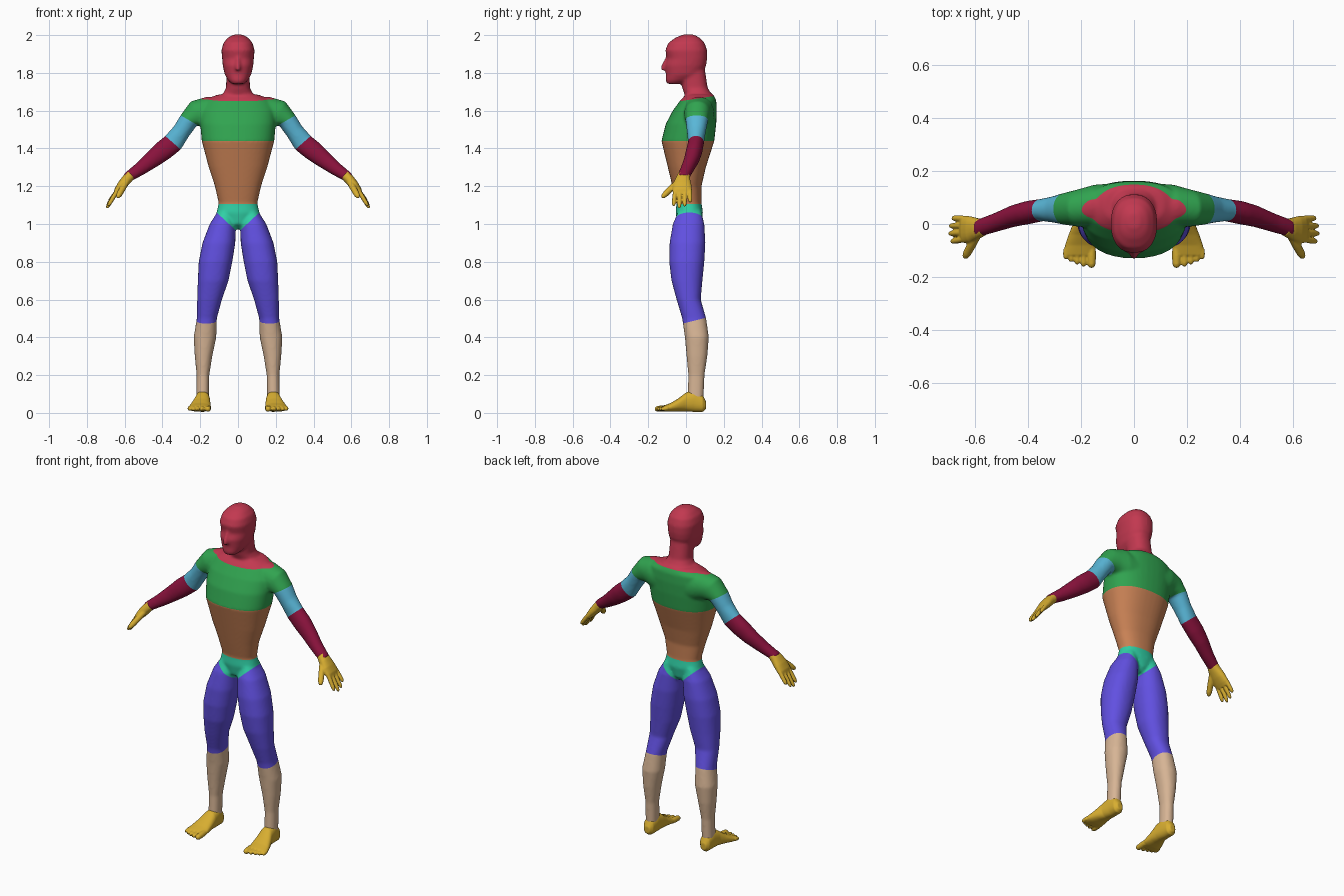
import bpy, bmesh, math
from mathutils import Vector as V

if "Cube" in bpy.data.objects:
    bpy.data.objects.remove(bpy.data.objects["Cube"])


def loft(bm, rings, n=28, p=2.3):
    """Closed skin through rings of (centre, half-axis U, half-axis W)."""
    loops = []
    for c, u, w in rings:
        loop = []
        for i in range(n):
            a = 2 * math.pi * i / n
            cs, sn = math.cos(a), math.sin(a)
            loop.append(bm.verts.new(V(c) + V(u) * math.copysign(abs(cs) ** (2 / p), cs)
                                     + V(w) * math.copysign(abs(sn) ** (2 / p), sn)))
        loops.append(loop)
    faces = [bm.faces.new(loops[0][::-1]), bm.faces.new(loops[-1])]
    for A, B in zip(loops, loops[1:]):
        for i in range(n):
            j = (i + 1) % n
            faces.append(bm.faces.new((A[i], A[j], B[j], B[i])))
    bmesh.ops.recalc_face_normals(bm, faces=faces)


def upright(rows, s=1):
    """Rows (z, x0, x1, y0, y1) become level rings."""
    return [((s * (a + b) / 2, (c + d) / 2, z), ((b - a) / 2, 0, 0), (0, (d - c) / 2, 0))
            for z, a, b, c, d in rows]


def limb(rows, s=1):
    """Rows (x, y, z, r, ry, tilt) become rings tilted in the xz plane."""
    out = []
    for x, y, z, r, ry, t in rows:
        t = math.radians(t)
        out.append(((s * x, y, z), (s * r * math.cos(t), 0, r * math.sin(t)), (0, ry, 0)))
    return out


def digit(bm, a, b, r, s):
    """Rounded finger or toe from a to b."""
    a, b = V((s * a[0], *a[1:])), V((s * b[0], *b[1:]))
    d = (b - a).normalized()
    u = d.orthogonal().normalized()
    w = d.cross(u)
    L = (b - a).length
    loft(bm, [(a + d * L * t, u * r * k, w * r * k)
              for t, k in ((0, 1), (.45, 1.03), (.8, .95), (.94, .7), (1, .3))], 12, 2)


def material(name, col):
    m = bpy.data.materials.new(name)
    m.diffuse_color = (*col, 1)
    m.use_nodes = True
    m.node_tree.nodes["Principled BSDF"].inputs["Base Color"].default_value = m.diffuse_color
    return m


def skin(name, bm, voxel, smooth, col=None):
    """Fuse overlapping lofts into one smooth surface."""
    me = bpy.data.meshes.new(name)
    bm.to_mesh(me)
    bm.free()
    ob = bpy.data.objects.new(name, me)
    bpy.context.collection.objects.link(ob)
    bpy.context.view_layer.objects.active = ob
    ob.select_set(True)
    m = ob.modifiers.new("fuse", 'REMESH')
    m.mode, m.voxel_size, m.use_smooth_shade = 'VOXEL', voxel, True
    m2 = ob.modifiers.new("soften", 'SMOOTH')
    m2.factor, m2.iterations = .5, smooth
    for k in ("fuse", "soften"):
        bpy.ops.object.modifier_apply(modifier=k)
    if col:
        ob.data.materials.append(material(name, col))
    return ob


# torso, neck and head
body = bmesh.new()
loft(body, upright([
    (.975, -.03, .03, -.01, .06), (1.0, -.06, .06, -.045, .08), (1.06, -.114, .114, -.055, .09),
    (1.11, -.102, .102, -.05, .082), (1.2, -.122, .122, -.072, .082), (1.3, -.155, .155, -.096, .105),
    (1.44, -.192, .192, -.13, .15), (1.53, -.2, .2, -.107, .16), (1.6, -.2, .2, -.07, .163),
    (1.655, -.175, .175, -.03, .16), (1.685, -.11, .11, 0, .145)]), 40)
loft(body, upright([(1.6, -.1, .1, -.02, .14), (1.68, -.085, .085, -.005, .14),
                    (1.72, -.063, .063, -.02, .115), (1.82, -.062, .062, -.035, .1)]))
loft(body, upright([
    (1.742, -.033, .033, -.1, -.03), (1.76, -.052, .052, -.108, .03), (1.79, -.07, .07, -.106, .085),
    (1.84, -.081, .081, -.112, .107), (1.875, -.084, .084, -.1, .112), (1.92, -.088, .088, -.11, .112),
    (1.96, -.077, .077, -.093, .098), (1.988, -.052, .052, -.053, .07), (2.003, -.022, .022, -.015, .04)]))
loft(body, upright([(1.815, -.016, .016, -.135, -.08), (1.84, -.014, .014, -.132, -.08),
                    (1.885, -.009, .009, -.108, -.08)]), 12, 2)
# arms and legs
for s in (1, -1):
    loft(body, limb([
        (.06, .07, 1.57, .1, .085, 90), (.15, .068, 1.585, .09, .08, 80), (.21, .06, 1.58, .08, .07, 60),
        (.26, .057, 1.55, .051, .06, 33), (.3, .055, 1.49, .048, .05, 38), (.344, .053, 1.43, .055, .042, 42),
        (.4, .043, 1.385, .054, .044, 45), (.455, .03, 1.34, .046, .041, 47),
        (.52, .006, 1.29, .036, .036, 48), (.59, -.017, 1.243, .027, .033, 48)], s), p=2.1)
    loft(body, upright([
        (1.07, .03, .105, -.04, .08), (1.0, .012, .15, -.07, .097), (.9, .014, .188, -.087, .103),
        (.8, .03, .208, -.089, .097), (.7, .05, .213, -.077, .087), (.6, .085, .216, -.05, .078),
        (.5, .112, .218, -.02, .107), (.4, .115, .235, -.006, .121), (.3, .136, .229, .003, .113),
        (.2, .152, .219, .012, .098), (.07, .154, .22, .008, .093)], s), p=2.2)
whole = skin("whole_body", body, .008, 6)

# border planes (point, normal pointing away from the trunk), mirrored where sided
NECK = (V((0, 0, 1.655)), V((0, -.15, 1)))
CHEST = (V((0, 0, 1.44)), V((0, 0, 1)))
WAIST = (V((0, 0, 1.105)), V((0, 0, 1)))
SHOULDER = (V((.26, 0, 1.55)), V((.5, 0, -.87)))
ELBOW = (V((.344, 0, 1.43)), V((.66, 0, -.75)))
HIP = (V((.112, 0, 1.06)), V((.68, 0, -.73)))
KNEE = (V((0, .04, .487)), V((0, .25, -1)))


def over(p, plane):
    return (p - plane[0]).dot(plane[1]) > 0


def region(p):
    p = V((abs(p.x), p.y, p.z))
    if p.x > .205 and p.z > 1.15 and over(p, SHOULDER):
        return "forearms" if over(p, ELBOW) else "upper_arms"
    if over(p, NECK):
        return "head_and_neck"
    if over(p, CHEST):
        return "chest"
    if over(p, WAIST):
        return "abdomen"
    if over(p, KNEE):
        return "lower_legs"
    return "thighs" if over(p, HIP) else "pelvis"


cut = bmesh.new()
cut.from_mesh(whole.data)
for plane in (NECK, CHEST, WAIST, SHOULDER, ELBOW, HIP, KNEE):
    for s in ((1, -1) if plane[1].x else (1,)):
        bmesh.ops.bisect_plane(cut, geom=cut.verts[:] + cut.edges[:] + cut.faces[:], dist=1e-5,
                               plane_co=(s * plane[0].x, *plane[0].yz), plane_no=(s * plane[1].x, *plane[1].yz))
bpy.data.objects.remove(whole)

# coloured body parts
COLOURS = {"head_and_neck": (.54, .04, .08), "chest": (.03, .37, .08), "abdomen": (.58, .22, .09),
           "pelvis": (.03, .63, .38), "thighs": (.12, .08, .75), "lower_legs": (.68, .46, .3),
           "upper_arms": (.1, .47, .68), "forearms": (.25, .006, .045)}
for name, col in COLOURS.items():
    part = cut.copy()
    bmesh.ops.delete(part, geom=[f for f in part.faces if region(f.calc_center_median()) != name],
                     context='FACES')
    for f in part.faces:
        f.smooth = True
    me = bpy.data.meshes.new(name)
    part.to_mesh(me)
    part.free()
    me.materials.append(material(name, col))
    bpy.context.collection.objects.link(bpy.data.objects.new(name, me))
cut.free()

GOLD = (.68, .42, .03)
for side, s in (("left", 1), ("right", -1)):
    # hand: palm, four fingers, thumb
    hand = bmesh.new()
    loft(hand, limb([(.565, -.012, 1.262, .026, .032, 48), (.59, -.018, 1.235, .027, .04, 42),
                     (.615, -.021, 1.205, .025, .05, 38), (.638, -.02, 1.175, .019, .052, 36),
                     (.65, -.02, 1.155, .011, .046, 36)], s), 24)
    for y0, y1, x, z in ((.02, .022, .684, 1.115), (-.006, -.007, .694, 1.093),
                         (-.032, -.036, .696, 1.083), (-.057, -.066, .688, 1.095)):
        digit(hand, (.637, y0, 1.18), (x, y1, z), .0115, s)
    digit(hand, (.59, -.04, 1.225), (.638, -.128, 1.14), .0165, s)
    skin(side + "_hand", hand, .004, 3, GOLD)
    # foot: heel to ball, then five toes
    foot = bmesh.new()
    rows = [(.106, .17, .205, .02, .06), (.088, .155, .22, .005, .095), (.045, .15, .224, .005, .122),
            (0, .147, .23, .008, .108), (-.04, .145, .246, .008, .077), (-.08, .143, .26, .006, .053),
            (-.118, .146, .266, .008, .038)]
    loft(foot, [((s * (a + b) / 2, y, (c + d) / 2), ((b - a) / 2, 0, 0), (0, 0, (d - c) / 2))
                for y, a, b, c, d in rows], 28)
    for x, y, r in ((.16, -.165, .0165), (.19, -.16, .0125), (.214, -.152, .012),
                    (.236, -.143, .0115), (.256, -.132, .011)):
        digit(foot, (x, -.095, .026), (x, y, .02), r, s)
    skin(side + "_foot", foot, .004, 3, GOLD)
